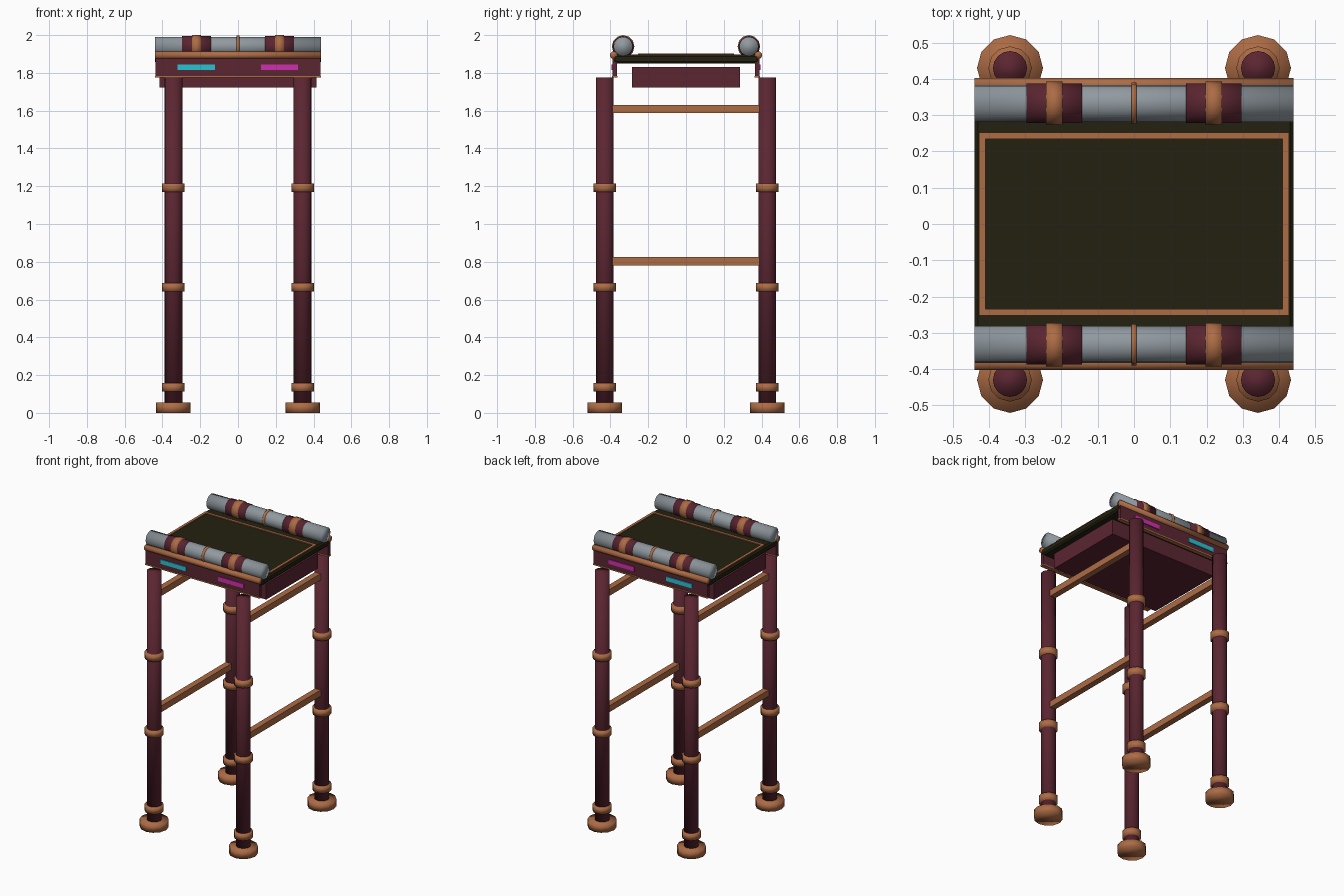
import bpy
import bmesh
from math import pi
from mathutils import Matrix, Vector

cube = bpy.data.objects.get("Cube")
if cube:
    bpy.data.objects.remove(cube, do_unlink=True)


def material(name, rgb):
    m = bpy.data.materials.new(name)
    m.use_nodes = True
    m.diffuse_color = (*rgb, 1)
    bsdf = next(n for n in m.node_tree.nodes if n.type == 'BSDF_PRINCIPLED')
    bsdf.inputs["Base Color"].default_value = (*rgb, 1)
    return m


copper = material("copper", (0.42, 0.15, 0.06))
maroon = material("maroon", (0.105, 0.019, 0.031))
dark = material("dark olive", (0.017, 0.015, 0.005))
steel = material("steel grey", (0.28, 0.32, 0.35))
cyan = material("cyan", (0.02, 0.55, 0.65))
magenta = material("magenta", (0.62, 0.03, 0.42))


def finish(bm, name, mat, smooth=False):
    mesh = bpy.data.meshes.new(name)
    for f in bm.faces:
        f.smooth = smooth
    bm.to_mesh(mesh)
    bm.free()
    mesh.materials.append(mat)
    obj = bpy.data.objects.new(name, mesh)
    bpy.context.collection.objects.link(obj)
    return obj


def box(name, mat, lo, hi, bevel=0):
    lo, hi = Vector(lo), Vector(hi)
    bm = bmesh.new()
    bmesh.ops.create_cube(bm, size=1, matrix=Matrix.Translation((lo + hi) / 2)
                          @ Matrix.Diagonal((hi - lo).to_4d()))
    if bevel:
        bmesh.ops.bevel(bm, geom=bm.edges[:], offset=bevel, segments=1, affect='EDGES')
    return finish(bm, name, mat)


def cylinder(name, mat, centre, radius, length, sides=16, axis='Z'):
    bm = bmesh.new()
    turn = Matrix.Rotation(pi / 2, 4, 'Y') if axis == 'X' else Matrix()
    bmesh.ops.create_cone(bm, cap_ends=True, segments=sides, radius1=radius, radius2=radius,
                          depth=length, matrix=Matrix.Translation(centre) @ turn)
    return finish(bm, name, mat, smooth=True)


# Legs with feet and collars
LEG_X, LEG_Y = 0.342, 0.43
for sx, side in ((-1, "right"), (1, "left")):
    for sy, end in ((-1, "front"), (1, "back")):
        tag = f"{end}_{side}"
        x, y = sx * LEG_X, sy * LEG_Y
        cylinder(f"{tag}_leg", maroon, (x, y, 0.9), 0.047, 1.75)
        cylinder(f"{tag}_foot", copper, (x, y, 0.027), 0.091, 0.054, 12)
        for i, z in enumerate((0.135, 0.665, 1.193)):
            cylinder(f"{tag}_collar_{i + 1}", copper, (x, y, z), 0.06, 0.045, 12)
    # Side rungs joining front and back legs
    for level, z in (("lower", 0.803), ("upper", 1.609)):
        box(f"{level}_{side}_rung", copper, (x - 0.021, -0.4, z - 0.022), (x + 0.021, 0.4, z + 0.022))

# Top slab, inlaid border and under-box
box("top_slab", dark, (-0.44, -0.385, 1.85), (0.44, 0.385, 1.897), 0.01)
box("under_box", maroon, (-0.416, -0.285, 1.722), (0.416, 0.285, 1.83))
bx, by, w = 0.428, 0.253, 0.018
for s, side in ((-1, "right"), (1, "left")):
    box(f"{side}_border", copper, (s * bx - w * (s > 0), -by, 1.894),
        (s * bx + w * (s < 0), by, 1.903))
for s, end in ((-1, "front"), (1, "back")):
    box(f"{end}_border", copper, (w - bx, s * by - w * (s > 0), 1.894),
        (bx - w, s * by + w * (s < 0), 1.903))

# Aprons, trims, light strips and rollers at front and back
for s, end in ((-1, "front"), (1, "back")):
    def across(name, mat, x0, x1, ya, yb, z0, z1):
        ys = sorted((s * ya, s * yb))
        box(f"{end}_{name}", mat, (x0, ys[0], z0), (x1, ys[1], z1))

    across("apron", maroon, -0.437, 0.437, 0.364, 0.388, 1.78, 1.885)
    across("bottom_trim", copper, -0.439, 0.439, 0.362, 0.391, 1.775, 1.784)
    across("right_light", cyan, -0.32, -0.122, 0.387, 0.394, 1.815, 1.845)
    across("left_light", magenta, 0.122, 0.318, 0.387, 0.394, 1.815, 1.845)
    cylinder(f"{end}_top_trim", copper, (0, s * 0.383, 1.894), 0.02, 0.88, 12, 'X')

    y, z = s * 0.333, 1.94
    cylinder(f"{end}_roller", steel, (0, y, z), 0.051, 0.88, 16, 'X')
    cylinder(f"{end}_roller_ring", copper, (0, y, z), 0.057, 0.015, 16, 'X')
    for sx, side in ((-1, "right"), (1, "left")):
        cylinder(f"{end}_{side}_sleeve", maroon, (sx * 0.22, y, z), 0.055, 0.152, 16, 'X')
        cylinder(f"{end}_{side}_clamp", copper, (sx * 0.22, y, z), 0.06, 0.046, 12, 'X')
